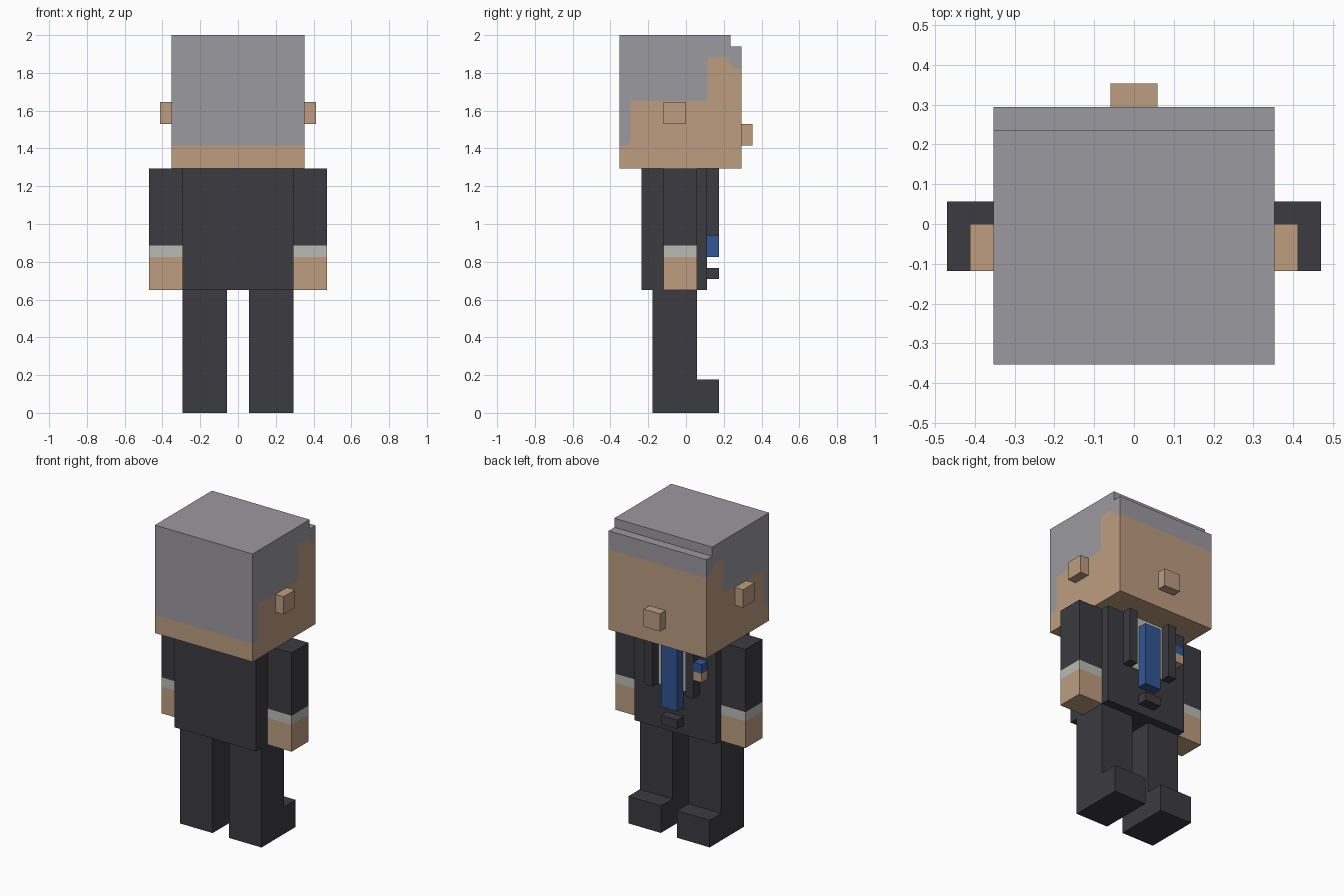
import bpy, bmesh
from mathutils import Vector

default = bpy.data.objects.get("Cube")
if default:
    bpy.data.objects.remove(default, do_unlink=True)


def material(name, r, g, b):
    m = bpy.data.materials.new(name)
    m.use_nodes = True
    m.diffuse_color = (r, g, b, 1)
    m.node_tree.nodes["Principled BSDF"].inputs["Base Color"].default_value = (r, g, b, 1)
    return m


SKIN = material("skin", 0.51, 0.34, 0.22)
HAIR = material("grey_hair", 0.33, 0.32, 0.35)
SUIT = material("dark_suit", 0.045, 0.043, 0.052)
SHIRT = material("off_white_shirt", 0.50, 0.50, 0.46)
BLUE = material("blue_tie", 0.034, 0.092, 0.30)


def prism(name, profile, x0, x1, mats, cuts=()):
    """Extrude a (y, z) profile along x; cut heights divide the material bands upward."""
    bm = bmesh.new()
    face = bm.faces.new([bm.verts.new((x0, y, z)) for y, z in profile])
    grown = bmesh.ops.extrude_face_region(bm, geom=[face])["geom"]
    moved = [v for v in grown if isinstance(v, bmesh.types.BMVert)]
    bmesh.ops.translate(bm, verts=moved, vec=Vector((x1 - x0, 0, 0)))
    for z in cuts:
        bmesh.ops.bisect_plane(bm, geom=bm.verts[:] + bm.edges[:] + bm.faces[:],
                               plane_co=(0, 0, z), plane_no=(0, 0, 1))
    bmesh.ops.recalc_face_normals(bm, faces=bm.faces[:])
    for f in bm.faces:
        f.material_index = sum(f.calc_center_median().z > z for z in cuts)
    mesh = bpy.data.meshes.new(name)
    bm.to_mesh(mesh)
    bm.free()
    for m in mats:
        mesh.materials.append(m)
    obj = bpy.data.objects.new(name, mesh)
    bpy.context.collection.objects.link(obj)
    return obj


def box(name, x, y, z, mats, cuts=()):
    profile = [(y[0], z[0]), (y[1], z[0]), (y[1], z[1]), (y[0], z[1])]
    return prism(name, profile, x[0], x[1], mats, cuts)


# Head: hair and skin share one stepped hairline
hairline = [(-0.353, 1.415), (-0.31, 1.415), (-0.294, 1.44), (-0.294, 1.64),
            (-0.285, 1.65), (0.10, 1.65), (0.115, 1.67), (0.115, 1.875),
            (0.13, 1.885), (0.21, 1.885), (0.25, 1.83), (0.294, 1.82)]
crown = [(0.294, 1.94), (0.235, 1.94), (0.235, 2.0), (-0.353, 2.0)]
prism("hair", hairline + crown, -0.353, 0.353, [HAIR])
prism("face", hairline + [(0.294, 1.295), (-0.353, 1.295)], -0.353, 0.353, [SKIN])
box("nose", (-0.059, 0.059), (0.294, 0.353), (1.415, 1.53), [SKIN])

# Torso and clothing details on the chest
CHEST = (0.11, 0.175)
box("torso", (-0.294, 0.294), (-0.235, 0.112), (0.65, 1.295), [SUIT])
box("shirt_front", (-0.118, 0.118), (0.11, 0.116), (0.94, 1.294), [SHIRT])
box("tie", (-0.059, 0.059), CHEST, (0.825, 1.235), [BLUE])
box("belt_buckle", (-0.059, 0.059), CHEST, (0.71, 0.768), [SUIT])
box("breast_pocket", (-0.235, -0.177), CHEST, (1.06, 1.177), [SKIN, BLUE], [1.118])

# Paired parts
for side, s in (("left", 1), ("right", -1)):
    def span(a, b):
        return sorted((s * a, s * b))
    box(side + "_ear", span(0.353, 0.412), (-0.118, 0), (1.53, 1.647), [SKIN])
    box(side + "_lapel", span(0.118, 0.177), CHEST, (0.94, 1.294), [SUIT])
    box(side + "_arm", span(0.294, 0.47), (-0.118, 0.057), (0.65, 1.295),
        [SKIN, SHIRT, SUIT], [0.825, 0.885])
    leg = [(-0.177, 0), (0.175, 0), (0.175, 0.177), (0.057, 0.177),
           (0.057, 0.65), (-0.177, 0.65)]
    prism(side + "_leg", leg, *span(0.059, 0.294), [SUIT])
